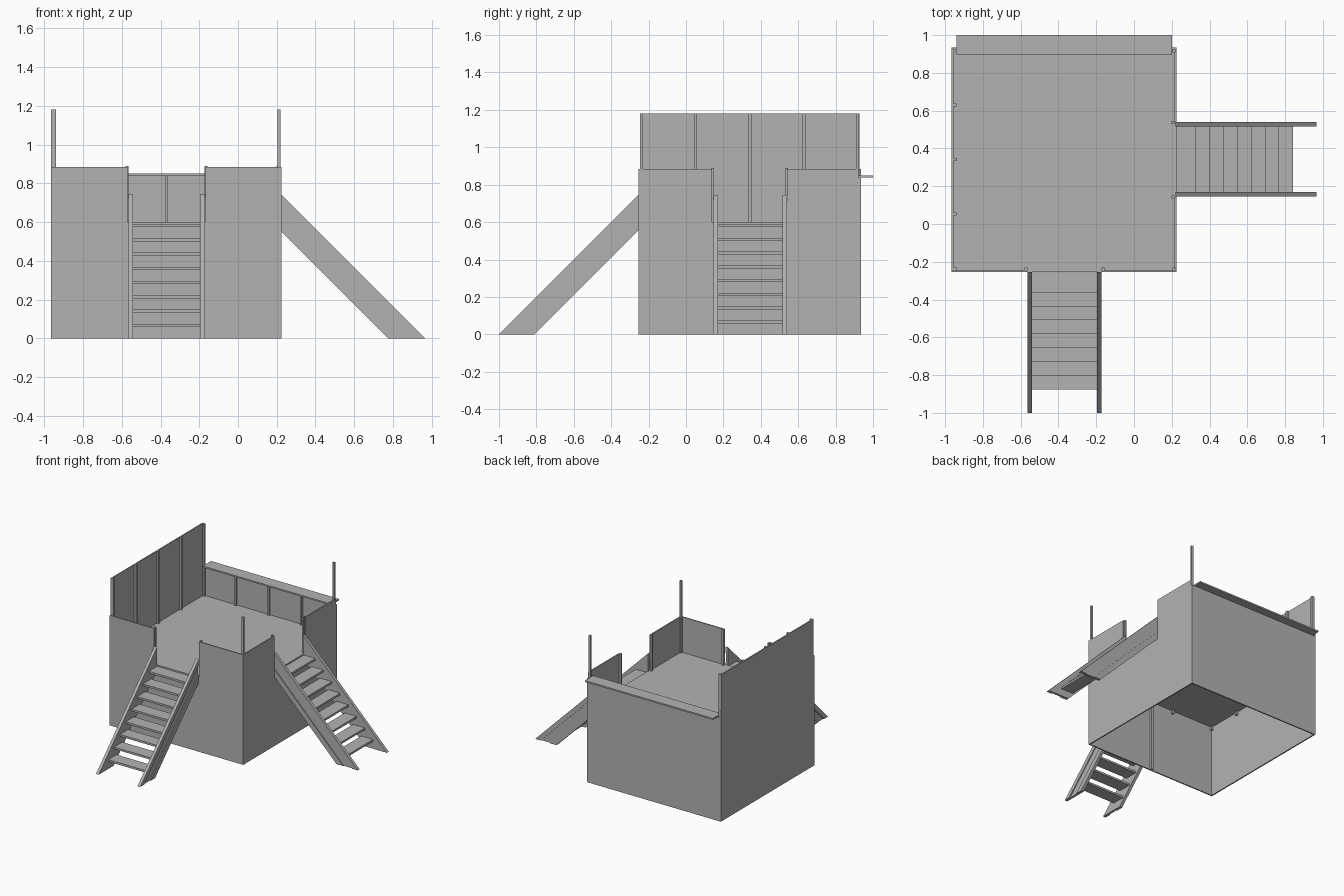
import bpy, bmesh, math
from mathutils import Matrix

cube = bpy.data.objects.get("Cube")
if cube:
    bpy.data.objects.remove(cube, do_unlink=True)

grey = bpy.data.materials.new("plain grey")
grey.use_nodes = True
GREY = (0.45, 0.45, 0.45, 1)
grey.diffuse_color = GREY
grey.node_tree.nodes["Principled BSDF"].inputs["Base Color"].default_value = GREY


def add_object(name, bm, matrix=None):
    bmesh.ops.recalc_face_normals(bm, faces=bm.faces)
    mesh = bpy.data.meshes.new(name)
    bm.to_mesh(mesh)
    bm.free()
    mesh.materials.append(grey)
    obj = bpy.data.objects.new(name, mesh)
    bpy.context.scene.collection.objects.link(obj)
    if matrix:
        obj.matrix_world = matrix
    return obj


def box(name, x, y, z, matrix=None):
    """Box from (low, high) pairs on each axis."""
    bm = bmesh.new()
    bmesh.ops.create_cube(bm, size=1)
    for v in bm.verts:
        for i, (lo, hi) in enumerate((x, y, z)):
            v.co[i] = lo if v.co[i] < 0 else hi
    return add_object(name, bm, matrix)


def post(name, x, y, low, high, half=0.008):
    box(name, (x - half, x + half), (y - half, y + half), (low, high))


def sloped_band(name, x, outer, inner, matrix):
    """45 degree strip running from the ground up to the platform."""
    bm = bmesh.new()
    profile = ((-outer, 0), (-inner, 0), (0, inner), (0, outer))
    face = bm.faces.new([bm.verts.new((x[0], y, z)) for y, z in profile])
    ext = bmesh.ops.extrude_face_region(bm, geom=[face])
    verts = [g for g in ext["geom"] if isinstance(g, bmesh.types.BMVert)]
    bmesh.ops.translate(bm, verts=verts, vec=(x[1] - x[0], 0, 0))
    add_object(name, bm, matrix)


W, E, S, N = -0.965, 0.225, -0.255, 0.935   # outer faces of the platform
T = 0.01                                    # panel thickness
RAIL, FLOOR, UNDER, TALL = 0.885, 0.6, 0.55, 1.18

# Floor
box("floor", (W + T, E - T), (S + T, N - T), (FLOOR - 0.02, FLOOR))

# Front wall with a stair opening
gap_x = (-0.57, -0.168)
box("front_wall_right", (W + T, gap_x[0]), (S, S + T), (0, RAIL))
box("front_wall_left", (gap_x[1], E), (S, S + T), (0, RAIL))
box("front_wall_below_opening", gap_x, (S, S + T), (0, FLOOR))

# Left side wall with a stair opening
gap_y = (0.14, 0.54)
box("side_wall_front", (E - T, E), (S + T, gap_y[0]), (0, RAIL))
box("side_wall_back", (E - T, E), (gap_y[1], N - T), (0, RAIL))
box("side_wall_below_opening", (E - T, E), gap_y, (0, FLOOR))

# Tall wall and back wall
box("tall_wall_lower", (W, W + T), (S, N), (0, RAIL))
box("tall_wall_upper", (W, W + T), (S + T, N - T), (RAIL, TALL))
box("back_wall", (W + T, E), (N - T, N), (0, 0.838))
box("counter_shelf", (-0.94, 0.2), (0.895, 1.0), (0.838, 0.85))

# Posts on the inner faces of the walls
inner = 0.008
for i in range(5):
    y = -0.237 + i * 0.289
    post("tall_wall_post", W + T + inner, y, UNDER, TALL)
for i in range(1, 4):
    x = W + T + i * 0.2925
    post("back_wall_post", x, N - T - inner, UNDER, 0.838)
for y in (S + T + inner, N - T - inner):
    post("corner_post", E - T - inner + 0.004, y, UNDER, TALL)
for x in (gap_x[0] - 0.003, gap_x[1] + 0.003):
    post("front_opening_post", x, S + T + inner, UNDER, RAIL + 0.004)
for y in (gap_y[0] + 0.003, gap_y[1] - 0.003):
    post("side_opening_post", E - T - inner, y, UNDER, RAIL + 0.004)
post("front_support_post", -0.37, S + T + inner, 0, UNDER)


def stair(name, matrix):
    """Open stair running down towards local -y."""
    for side, tag in ((-1, "right"), (1, "left")):
        full = sorted((side * 0.173, side * 0.197))
        web = sorted((side * 0.173, side * 0.190))
        sloped_band(f"{name}_{tag}_top_flange", full, 0.745, 0.695, matrix)
        sloped_band(f"{name}_{tag}_web", web, 0.695, 0.615, matrix)
        sloped_band(f"{name}_{tag}_bottom_flange", full, 0.615, 0.555, matrix)
    for i in range(8):
        front = -0.622 + i * 0.0735
        top = 0.075 + i * 0.0735
        back = min(front + 0.105, 0)
        box(f"{name}_tread", (-0.174, 0.174), (front, back),
            (top - 0.016, top), matrix)


stair("front_stair", Matrix.Translation((-0.368, S, 0)))
stair("side_stair", Matrix.Translation((E - 0.005, 0.343, 0))
      @ Matrix.Rotation(math.pi / 2, 4, "Z"))
